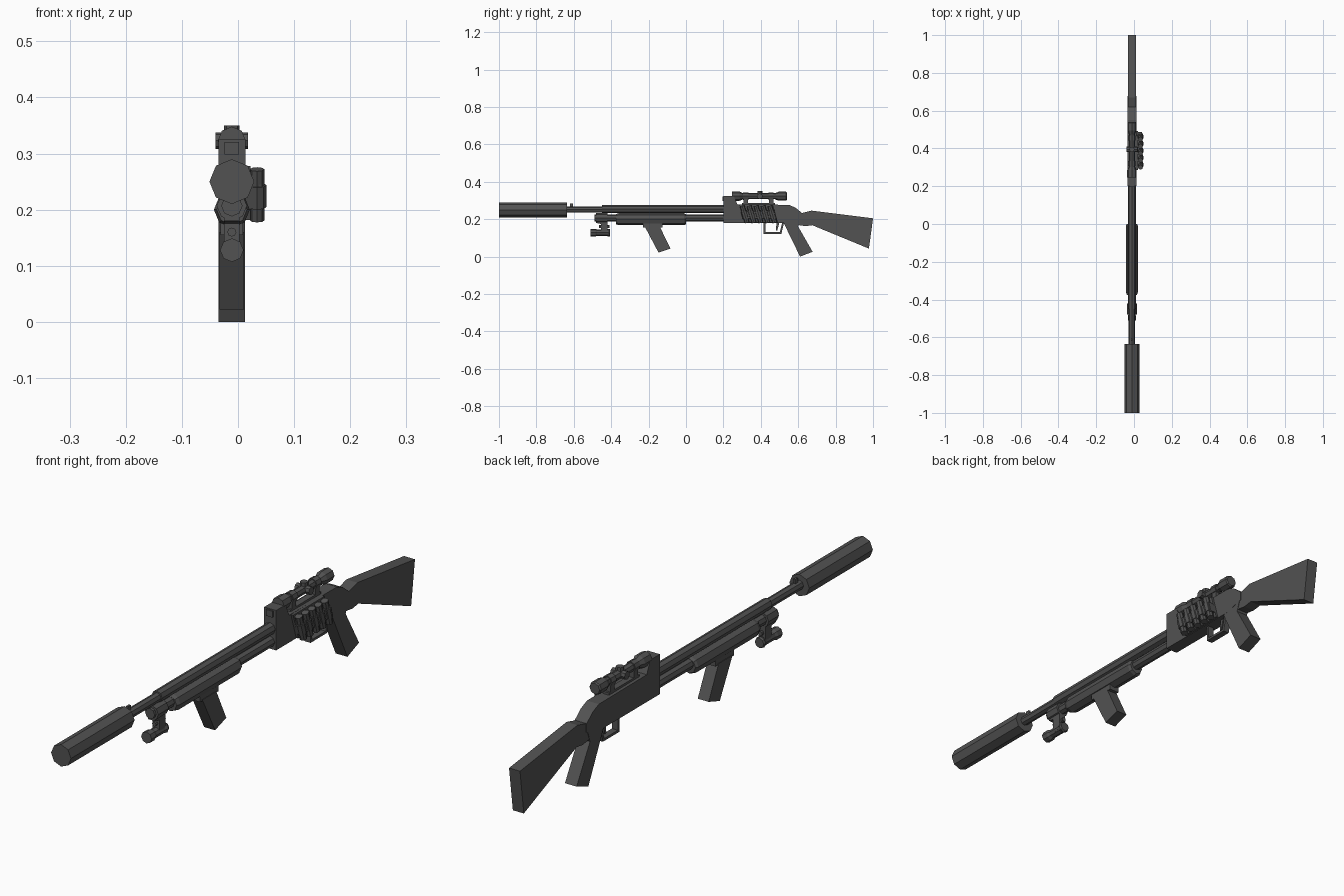
import bpy, bmesh, math
from mathutils import Vector

cube = bpy.data.objects.get("Cube")
if cube:
    bpy.data.objects.remove(cube, do_unlink=True)

gunmetal = bpy.data.materials.new("dark_gunmetal")
gunmetal.use_nodes = True
COLOUR = (0.085, 0.085, 0.085, 1)
gunmetal.diffuse_color = COLOUR
gunmetal.node_tree.nodes["Principled BSDF"].inputs["Base Color"].default_value = COLOUR

CX = -0.011          # centre plane of the gun
HALF = 0.024         # half thickness of the flat parts


def finish(name, bm):
    bmesh.ops.recalc_face_normals(bm, faces=bm.faces)
    mesh = bpy.data.meshes.new(name)
    bm.to_mesh(mesh)
    bm.free()
    mesh.materials.append(gunmetal)
    obj = bpy.data.objects.new(name, mesh)
    bpy.context.collection.objects.link(obj)
    return obj


def plate(name, outline, half=HALF, x=CX):
    """Side outline in (y, z), extruded across x."""
    bm = bmesh.new()
    face = bm.faces.new([bm.verts.new((x - half, y, z)) for y, z in outline])
    out = bmesh.ops.extrude_face_region(bm, geom=[face])
    moved = [g for g in out["geom"] if isinstance(g, bmesh.types.BMVert)]
    bmesh.ops.translate(bm, verts=moved, vec=(2 * half, 0, 0))
    return finish(name, bm)


def box(name, y0, y1, z0, z1, half=HALF, x=CX):
    return plate(name, [(y0, z0), (y1, z0), (y1, z1), (y0, z1)], half, x)


def lathe(name, start, direction, profile, sides=8):
    """Faceted round part: profile of (distance, radius) along a direction."""
    bm = bmesh.new()
    turn = Vector((0, 0, 1)).rotation_difference(Vector(direction).normalized())
    rings = []
    for d, r in profile:
        angles = [2 * math.pi * i / sides for i in range(sides)]
        rings.append([bm.verts.new(Vector(start) + turn @ Vector(
            (r * math.cos(a), r * math.sin(a), d))) for a in angles])
    bm.faces.new(rings[0])
    bm.faces.new(rings[-1])
    for a, b in zip(rings, rings[1:]):
        for i in range(sides):
            j = (i + 1) % sides
            bm.faces.new((a[i], a[j], b[j], b[i]))
    return finish(name, bm)


def along(name, z, profile, sides=8):
    return lathe(name, (CX, 0, z), (0, 1, 0), profile, sides)


# Barrel, suppressor and front bead
along("suppressor", 0.25, [(-1, 0.04), (-0.635, 0.04)])
along("barrel", 0.252, [(-0.65, 0.017), (-0.44, 0.017)])
along("barrel_sleeve", 0.254, [(-0.45, 0.021), (0.22, 0.021)])
box("front_bead", -0.62, -0.605, 0.262, 0.284, 0.004)

# Magazine tube and pump
along("magazine_tube", 0.207, [(-0.49, 0.019), (0.22, 0.019)])
along("pump", 0.2, [(-0.375, 0.027), (-0.36, 0.032), (-0.01, 0.032), (0, 0.027)])

# Foregrip
box("foregrip_mount", -0.23, -0.125, 0.155, 0.18, 0.02)
plate("foregrip", [(-0.22, 0.16), (-0.14, 0.16), (-0.083, 0.043), (-0.147, 0.022)], 0.022)

# Flashlight hung below the tube
along("light_clamp", 0.207, [(-0.48, 0.027), (-0.42, 0.027)])
plate("light_bracket", [(-0.48, 0.2), (-0.42, 0.2), (-0.42, 0.12), (-0.455, 0.12),
                        (-0.455, 0.175), (-0.48, 0.18)], 0.014)
along("flashlight", 0.128, [(-0.51, 0.021), (-0.485, 0.021), (-0.475, 0.017),
                           (-0.425, 0.017), (-0.412, 0.021), (-0.405, 0.018)])
along("light_bolt", 0.16, [(-0.466, 0.008), (-0.41, 0.008)])

# Receiver, pistol grip and stock
plate("receiver", [(0.2, 0.18), (0.545, 0.18), (0.62, 0.2), (0.62, 0.233), (0.585, 0.262),
                   (0.55, 0.277), (0.275, 0.279), (0.255, 0.325), (0.2, 0.325)])
box("sight_window", 0.195, 0.205, 0.298, 0.321, 0.013)
plate("pistol_grip", [(0.52, 0.185), (0.61, 0), (0.677, 0.026), (0.6, 0.16), (0.62, 0.22)], 0.0235)
plate("stock", [(0.59, 0.17), (0.6, 0.225), (0.62, 0.233), (0.67, 0.246), (1, 0.205),
                (0.978, 0.043), (0.675, 0.168), (0.64, 0.163)], 0.022)

# Trigger and guard
box("guard_front", 0.415, 0.424, 0.122, 0.185, 0.012)
box("guard_bottom", 0.415, 0.51, 0.122, 0.131, 0.012)
plate("guard_rear", [(0.5, 0.122), (0.51, 0.122), (0.525, 0.185), (0.515, 0.185)], 0.012)
plate("trigger", [(0.485, 0.185), (0.5, 0.185), (0.488, 0.14), (0.48, 0.14)], 0.005)

# Telescopic sight with turrets and mounts
SCOPE_Z = 0.323
along("scope", SCOPE_Z, [(0.245, 0.025), (0.285, 0.025), (0.305, 0.016), (0.475, 0.016),
                         (0.495, 0.024), (0.535, 0.024), (0.54, 0.02)])
lathe("side_turrets", (CX - 0.029, 0.395, SCOPE_Z), (1, 0, 0), [(0, 0.015), (0.058, 0.015)])
lathe("top_turret", (CX, 0.395, SCOPE_Z), (0, 0, 1), [(0, 0.014), (0.027, 0.014)])
for label, y in (("front", 0.32), ("rear", 0.455)):
    box(label + "_scope_mount", y - 0.012, y + 0.012, 0.27, 0.315, 0.012)
    along(label + "_scope_ring", SCOPE_Z, [(y - 0.014, 0.02), (y + 0.014, 0.02)])
box("scope_rail", 0.3, 0.475, 0.275, 0.286, 0.012)

# Spare shell carrier on the left side
plate("carrier_plate", [(0.285, 0.278), (0.465, 0.278), (0.492, 0.182), (0.315, 0.182)], 0.006, 0.016)
plate("carrier_band", [(0.296, 0.245), (0.474, 0.245), (0.486, 0.203), (0.308, 0.203)], 0.012, 0.03)
for i in range(5):
    bottom = Vector((0.034, 0.327 + 0.037 * i, 0.181))
    lean = Vector((0, -0.027, 0.091))
    n = lean.length
    lathe("shell_%d" % (i + 1), bottom, lean,
          [(0, 0.013), (n * 0.26, 0.013), (n * 0.26, 0.0165), (n * 0.69, 0.0165),
           (n * 0.69, 0.013), (n, 0.013)])
